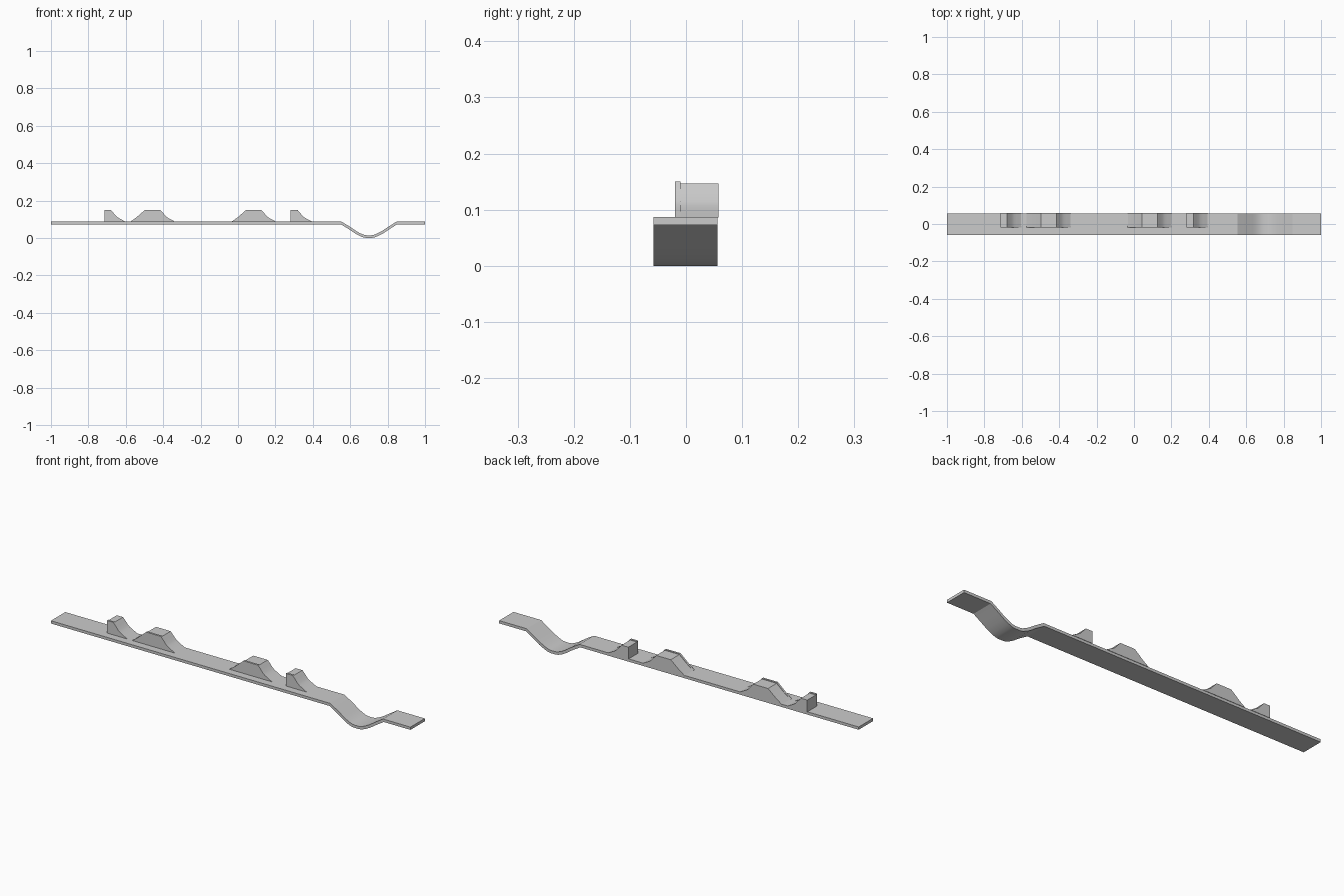
import bpy
from math import radians
from mathutils import Vector

if "Cube" in bpy.data.objects:
    bpy.data.objects.remove(bpy.data.objects["Cube"])


def prism(name, profile, y0, y1):
    """Extrude an x-z outline from y0 to y1."""
    n = len(profile)
    verts = [(x, y, z) for y in (y0, y1) for x, z in profile]
    faces = [tuple(range(n)), tuple(range(2 * n - 1, n - 1, -1))]
    faces += [(i, i + n, (i + 1) % n + n, (i + 1) % n) for i in range(n)]
    mesh = bpy.data.meshes.new(name)
    mesh.from_pydata(verts, [], faces)
    obj = bpy.data.objects.new(name, mesh)
    bpy.context.collection.objects.link(obj)
    bpy.context.view_layer.objects.active = obj
    obj.select_set(True)
    bpy.ops.object.mode_set(mode='EDIT')
    bpy.ops.mesh.select_all(action='SELECT')
    bpy.ops.mesh.normals_make_consistent(inside=False)
    bpy.ops.object.mode_set(mode='OBJECT')
    bpy.ops.object.shade_smooth_by_angle(angle=radians(25))
    obj.select_set(False)
    return obj


# Ground strip with a dip, thickened along its normals
T = 0.014
top = [Vector(p) for p in [
    (-1, .087), (.553, .087), (.60, .059), (.635, .035), (.655, .024),
    (.675, .016), (.69, .014), (.71, .014), (.725, .016), (.745, .024),
    (.77, .037), (.80, .057), (.847, .087), (1, .087)]]
bottom = []
for i, p in enumerate(top):
    a = (p - top[max(i - 1, 0)]).normalized()
    b = (top[min(i + 1, len(top) - 1)] - p).normalized()
    t = (a + b).normalized()
    scale = T / max(t.dot(a if a.length else b), .5)
    bottom.append(p + Vector((t.y, -t.x)) * scale)
prism("ground_strip", [tuple(p) for p in top + bottom[::-1]], -0.058, 0.056)

# Ramp outlines: flared right flank, and either a flared or vertical left side
H = 0.15
RIGHT = [(0, H), (.014, .134), (.028, .117), (.038, .109), (.052, .101), (.078, .087)]
LEFT = [(-.078, .087), (-.046, .110), (0, H)]


def ramp(name, x_left, x_right, flared):
    left = LEFT if flared else [(0, .087), (0, H)]
    outline = ([(x_left + x, z) for x, z in left]
               + [(x_right + x, z) for x, z in RIGHT])
    # Front face plate
    prism(name + "_front_plate", outline, -0.020, -0.010)
    # Body behind the plate, slightly lower
    inner = [(x, .086 + (z - .087) * .961) for x, z in outline]
    prism(name + "_body", inner, -0.010, 0.058)


ramp("half_ramp_left", -.715, -.680, False)
ramp("full_ramp_left", -.497, -.415, True)
ramp("full_ramp_right", .044, .125, True)
ramp("half_ramp_right", .280, .318, False)
